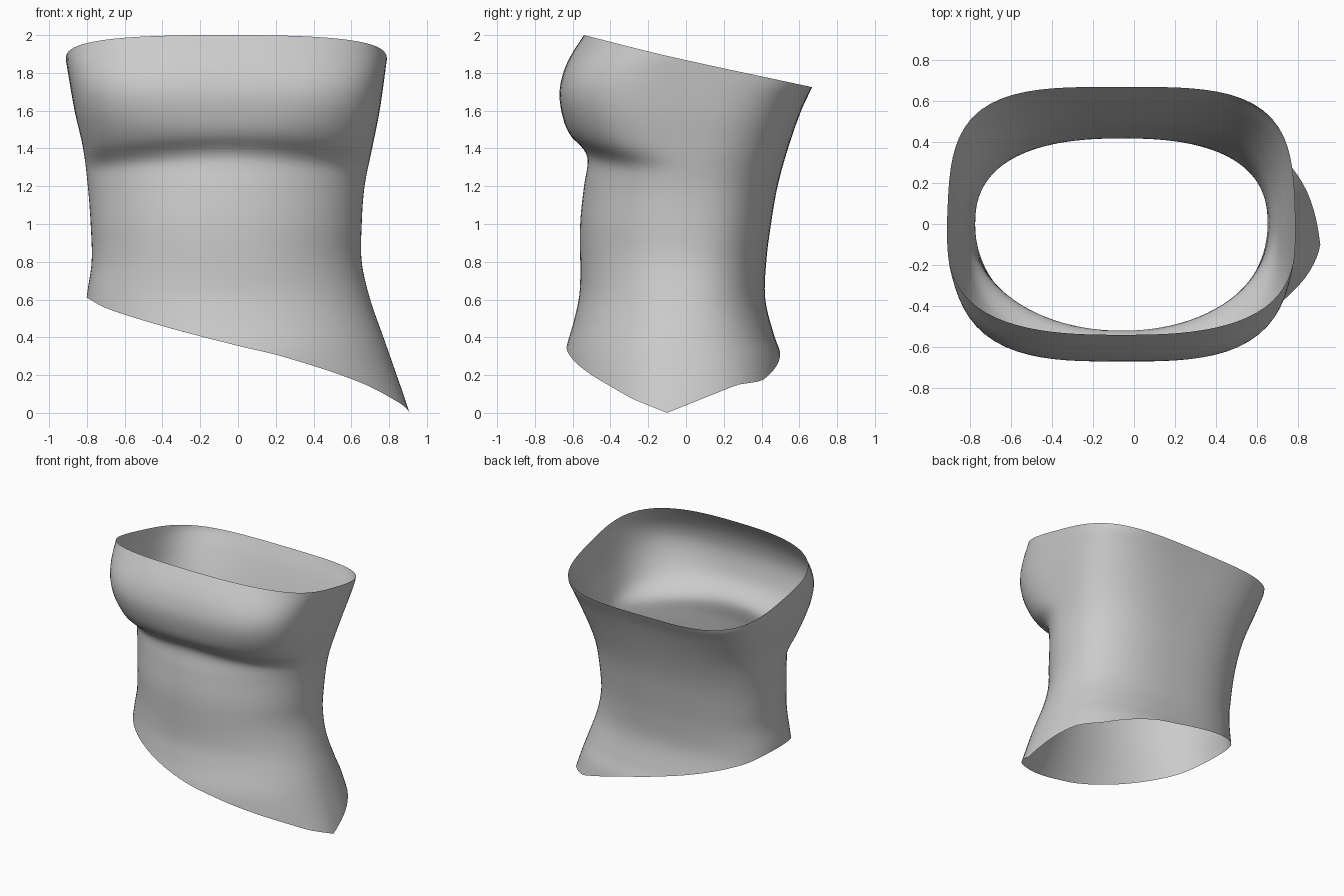
import bpy, bmesh, math

if "Cube" in bpy.data.objects:
    bpy.data.objects.remove(bpy.data.objects["Cube"])

# Vertical profiles: (z, value) for the side, front and back silhouettes
RIGHT = [(0, .908), (.1, .875), (.2, .84), (.4, .77), (.6, .70), (.8, .655), (1, .655), (1.2, .67), (1.4, .71), (1.6, .75), (1.87, .788)]
LEFT = [(.3, -.83), (.62, -.80), (.8, -.775), (1, -.78), (1.2, -.795), (1.4, -.82), (1.6, -.865), (1.87, -.912)]
FRONT = [(.2, -.65), (.33, -.637), (.5, -.59), (.65, -.562), (1, -.56), (1.2, -.54), (1.34, -.52), (1.4, -.545), (1.46, -.605), (1.54, -.645),
         (1.68, -.67), (1.8, -.65), (1.9, -.605), (2, -.54)]
BACK = [(.15, .53), (.3, .508), (.4, .47), (.6, .42), (.8, .425), (1, .45), (1.2, .485), (1.4, .54), (1.6, .61), (1.725, .668)]
# Squareness of the cross-section in the front and back halves
N_FRONT = [(.1, 1.85), (.5, 2.0), (.9, 2.05), (1.32, 2.02), (1.45, 2.5), (1.6, 3.1), (1.75, 3.2), (1.9, 2.8), (2, 2.7)]
N_BACK = [(.1, 2.6), (.8, 2.45), (1.3, 2.75), (1.75, 3.7)]
# Rims: hem height over x, neckline height over y
HEM = [(-.85, .635), (-.8, .61), (-.7, .555), (-.4, .46), (0, .355), (.23, .30), (.6, .18), (.8, .085), (.905, 0)]
NECK = [(-.54, 2.0), (-.1, 1.89), (.665, 1.725)]


def curve(pts, t):
    """Smooth interpolation through points, held flat past the ends."""
    if t <= pts[0][0]:
        return pts[0][1]
    if t >= pts[-1][0]:
        return pts[-1][1]

    def slope(k):
        a, b = pts[max(k - 1, 0)], pts[min(k + 1, len(pts) - 1)]
        return (b[1] - a[1]) / (b[0] - a[0])
    i = max(k for k in range(len(pts) - 1) if pts[k][0] <= t)
    (x0, y0), (x1, y1) = pts[i], pts[i + 1]
    h = x1 - x0
    u = (t - x0) / h
    return ((2*u**3 - 3*u**2 + 1) * y0 + (u**3 - 2*u**2 + u) * h * slope(i)
            + (3*u**2 - 2*u**3) * y1 + (u**3 - u**2) * h * slope(i + 1))


def section(ang, z):
    """Point of the rounded cross-section at height z."""
    c, s = math.cos(ang), math.sin(ang)
    if s < 0:
        # under-bust crease dips towards the sides
        zf = z + .07 * c * c * math.exp(-((z - 1.4) / .15) ** 2)
        n, depth = curve(N_FRONT, zf), -curve(FRONT, zf)
    else:
        n, depth = curve(N_BACK, z), curve(BACK, z)
    r = (abs(c) ** n + abs(s) ** n) ** (-1 / n)
    right, left = curve(RIGHT, z), curve(LEFT, z)
    mid = (right + left) / 2
    cy = -.1 * max(0, 1 - z / .9)
    y = cy + (depth - cy if s > 0 else depth + cy) * r * s
    return mid + (right - left) / 2 * r * c, y


def hem(x, y):
    """Slanted hem that comes to a point at the right hip."""
    z = curve(HEM, x)
    blend = min(1, max(0, (x - .62) / .15))
    return z + blend * max(0, .4 * abs(y + .1) - z)


SEG, ROWS = 96, 60
bm = bmesh.new()
columns = []
for i in range(SEG):
    ang = 2 * math.pi * i / SEG
    low, high = .3, 1.85
    for _ in range(40):     # settle the slanted rims onto the surface
        low += .4 * (hem(*section(ang, low)) - low)
        high += .5 * (curve(NECK, section(ang, high)[1]) - high)
    col = []
    for j in range(ROWS + 1):
        z = low + (high - low) * j / ROWS
        col.append(bm.verts.new((*section(ang, z), z)))
    columns.append(col)

# Open fabric shell
for i in range(SEG):
    a, b = columns[i], columns[(i + 1) % SEG]
    for j in range(ROWS):
        bm.faces.new((a[j], b[j], b[j + 1], a[j + 1])).smooth = True

mesh = bpy.data.meshes.new("strapless_top")
bm.to_mesh(mesh)
bm.free()
bpy.context.collection.objects.link(bpy.data.objects.new("strapless_top", mesh))
